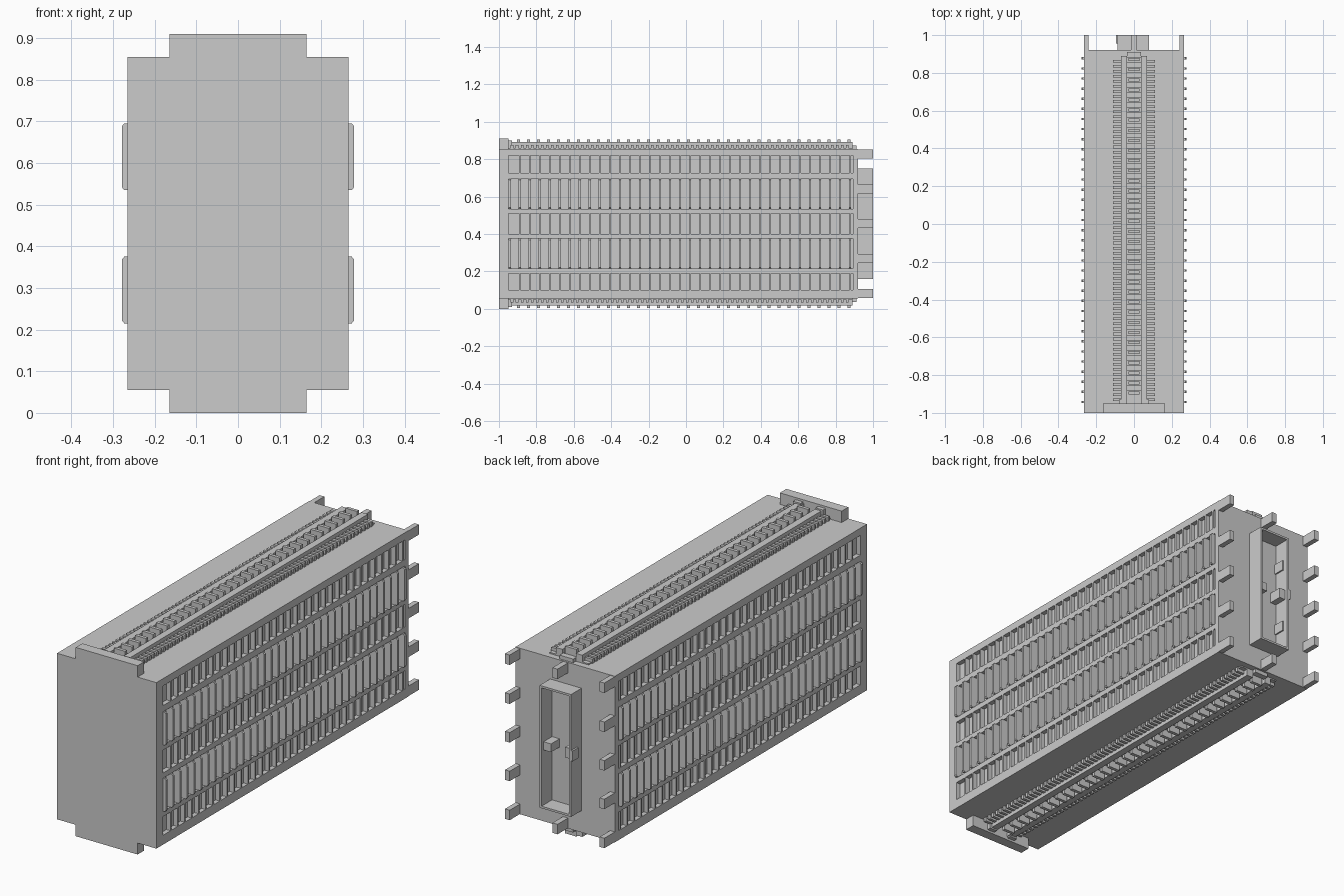
import bpy, bmesh
from mathutils import Vector

if "Cube" in bpy.data.objects:
    bpy.data.objects.remove(bpy.data.objects["Cube"])

H = 0.91          # full height
PITCH = 0.0535    # spacing of ribs, fins and rungs
N = 34


def add_box(bm, x0, x1, y0, y1, z0, z1):
    r = bmesh.ops.create_cube(bm, size=1)
    c = Vector(((x0 + x1) / 2, (y0 + y1) / 2, (z0 + z1) / 2))
    for v in r["verts"]:
        v.co = Vector((v.co.x * (x1 - x0), v.co.y * (y1 - y0), v.co.z * (z1 - z0))) + c


def finish(name, bm):
    bmesh.ops.recalc_face_normals(bm, faces=bm.faces)
    me = bpy.data.meshes.new(name)
    bm.to_mesh(me)
    bm.free()
    ob = bpy.data.objects.new(name, me)
    bpy.context.collection.objects.link(ob)
    return ob


def boxes(name, items, mirror_x=False, mirror_z=False):
    bm = bmesh.new()
    for x0, x1, y0, y1, z0, z1 in items:
        for sx in ((1, -1) if mirror_x else (1,)):
            for mz in ((0, 1) if mirror_z else (0,)):
                xs = sorted((x0 * sx, x1 * sx))
                zs = (H - z1, H - z0) if mz else (z0, z1)
                add_box(bm, *xs, y0, y1, *zs)
    return finish(name, bm)


def extrude_profile(name, pts, axis, a, b, mirrored=False):
    """Prism from a 2D profile in the xz plane, extruded along y."""
    bm = bmesh.new()
    f = bm.faces.new([bm.verts.new((x, a, z)) for x, z in pts])
    r = bmesh.ops.extrude_face_region(bm, geom=[f])
    for v in r["geom"]:
        if isinstance(v, bmesh.types.BMVert):
            v.co.y = b
    return finish(name, bm)


# Inner core
boxes("core_body", [(-0.243, 0.243, -0.96, 0.92, 0.057, 0.853)])

# Front plate with top and bottom tabs
W, T = 0.265, 0.165
plate = [(-W, .055), (-T, .055), (-T, 0), (T, 0), (T, .055), (W, .055),
         (W, .855), (T, .855), (T, H), (-T, H), (-T, .855), (-W, .855)]
extrude_profile("front_plate", plate, "y", -1, -0.95)

# Top and bottom skins
boxes("top_and_bottom_skin", [(-0.243, 0.243, -0.95, 0.92, 0.84, 0.855)], mirror_z=True)

# Side lattice: long bars, end post, ribs in five rows
rows = [(.10, .19), (.215, .375), (.40, .51), (.535, .695), (.725, .82)]
edges = [.055] + [z for r in rows for z in r] + [.855]
side = [(.24, W, -0.95, 0.92, edges[i], edges[i + 1]) for i in range(0, len(edges), 2)]
for z0, z1 in rows:
    side.append((.24, W, .893, .92, z0, z1))
    for k in range(N):
        y = -0.888 + k * PITCH
        side.append((.24, W, y - .004, y + .004, z0, z1))
boxes("side_lattice", side, mirror_x=True)

# Raised contact fins with chamfered corners in two of the rows
bm = bmesh.new()
for z0, z1 in (rows[1], rows[3]):
    for s in (1, -1):
        for k in range(N + 1):
            y = -0.942 + k * PITCH
            prof = [(.24, z0), (.273, z0), (.279, z0 + .007),
                    (.279, z1 - .007), (.273, z1), (.24, z1)]
            a = [bm.verts.new((s * x, y - .006, z)) for x, z in prof]
            b = [bm.verts.new((s * x, y + .006, z)) for x, z in prof]
            bm.faces.new(a)
            bm.faces.new(b[::-1])
            for i in range(6):
                j = (i + 1) % 6
                bm.faces.new((a[j], a[i], b[i], b[j]))
finish("contact_fins", bm)

# Ladder rails on top and bottom
boxes("ladder_rails", [(.036, .07, -0.95, .89, .85, .893),
                       (.04, .08, -0.975, -0.93, .85, .9)], mirror_x=True, mirror_z=True)

# Ladder rungs with low pads between them
rungs = []
for k in range(N):
    y = -0.895 + k * PITCH
    rungs.append((-.03, .03, y - .008, y + .008, .85, H - .004))
    rungs.append((-.036, .036, y + .012, y + .04, .85, .873))
boxes("ladder_rungs", rungs, mirror_z=True)

# Comb teeth outside the rails
comb = [(.07, .104, -0.95, .89, .85, .861)]
for k in range(2 * N):
    y = -0.93 + k * PITCH / 2
    comb.append((.07, .11, y - .007, y + .007, .85, .876))
boxes("comb_teeth", comb, mirror_x=True, mirror_z=True)

# Rear pegs at both sides and in the middle
pegs = [(.24, W, .91, 1, z, z + .048) for z in (.057, .245, .431, .617, .805)]
boxes("rear_side_pegs", pegs, mirror_x=True)
boxes("rear_middle_pegs", [(-.015, .012, .91, 1, .057, .105)], mirror_z=True)

# Rear hollow connector shroud
boxes("connector_shroud", [
    (-.087, -.077, .915, 1, .16, .75), (.07, .08, .915, 1, .16, .75),
    (-.077, .07, .915, 1, .16, .17), (-.077, .07, .915, 1, .74, .75)])

# Latch, key and small ribs inside the shroud
boxes("connector_latch", [
    (-.096, -.085, .955, 1, .43, .48), (.03, .072, .915, .985, .435, .475),
    (-.078, -.045, .915, .985, .43, .48), (-.078, -.07, .92, .975, .27, .32),
    (-.078, -.07, .92, .975, .59, .64)])
